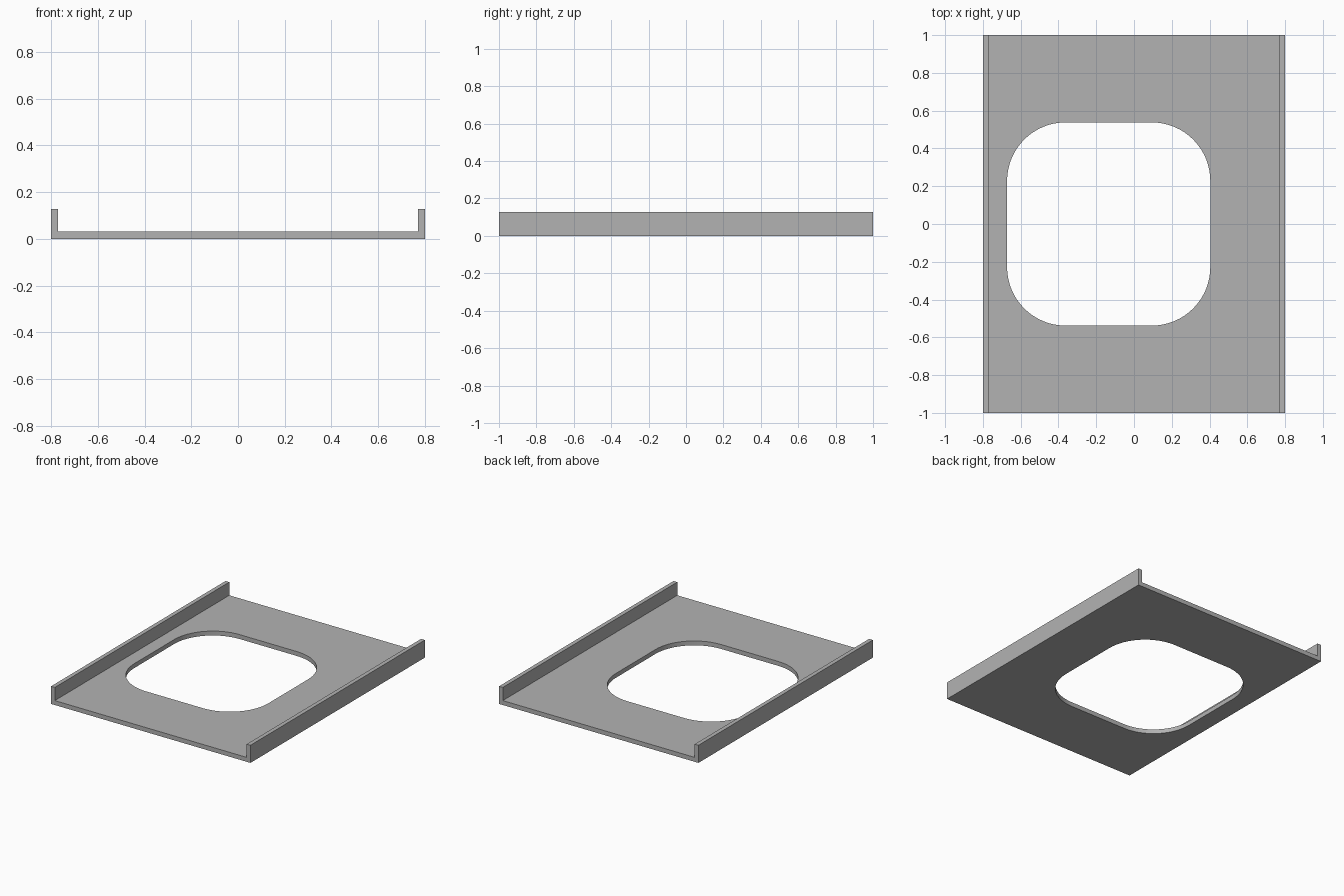
import bpy
import bmesh
from math import sin, cos, pi

default_cube = bpy.data.objects.get("Cube")
if default_cube:
    bpy.data.objects.remove(default_cube, do_unlink=True)

WIDTH, LENGTH, HEIGHT = 1.6, 2.0, 0.128
WALL, FLOOR = 0.03, 0.032
HOLE_X, HOLE_HALF, HOLE_RADIUS, ARC_STEPS = -0.134, 0.538, 0.31, 16

grey = bpy.data.materials.new("plain grey")
grey.use_nodes = True
colour = (0.45, 0.45, 0.45, 1)
grey.diffuse_color = colour
grey.node_tree.nodes["Principled BSDF"].inputs["Base Color"].default_value = colour


def extrude_outline(name, points, offset):
    """Make a solid by sweeping a closed outline along an offset."""
    bm = bmesh.new()
    face = bm.faces.new([bm.verts.new(p) for p in points])
    swept = bmesh.ops.extrude_face_region(bm, geom=[face], use_keep_orig=True)
    moved = [v for v in swept["geom"] if isinstance(v, bmesh.types.BMVert)]
    bmesh.ops.translate(bm, verts=moved, vec=offset)
    bmesh.ops.recalc_face_normals(bm, faces=bm.faces[:])
    mesh = bpy.data.meshes.new(name)
    bm.to_mesh(mesh)
    bm.free()
    mesh.materials.append(grey)
    obj = bpy.data.objects.new(name, mesh)
    bpy.context.collection.objects.link(obj)
    return obj


# Channel-shaped tray: flat floor with an upright lip along each long side
half = WIDTH / 2
right_side = [(-half + WALL, FLOOR), (-half + WALL, HEIGHT), (-half, HEIGHT), (-half, 0)]
left_side = [(-x, z) for x, z in reversed(right_side)]
profile = [(x, -LENGTH / 2, z) for x, z in right_side + left_side]
tray = extrude_outline("flanged_tray", profile, (0, LENGTH, 0))

# Rounded square opening, set off towards the right
inset = HOLE_HALF - HOLE_RADIUS
outline = []
for corner, (sx, sy) in enumerate([(1, 1), (-1, 1), (-1, -1), (1, -1)]):
    for step in range(ARC_STEPS + 1):
        angle = (corner + step / ARC_STEPS) * pi / 2
        outline.append((HOLE_X + sx * inset + HOLE_RADIUS * cos(angle),
                        sy * inset + HOLE_RADIUS * sin(angle), -HEIGHT))
cutter = extrude_outline("opening_cutter", outline, (0, 0, 3 * HEIGHT))
cutter.hide_render = True

cut = tray.modifiers.new("opening", "BOOLEAN")
cut.operation = "DIFFERENCE"
cut.solver = "EXACT"
cut.object = cutter

bpy.ops.object.select_all(action="DESELECT")
bpy.context.view_layer.objects.active = tray
tray.select_set(True)
bpy.ops.object.modifier_apply(modifier=cut.name)
bpy.data.objects.remove(cutter, do_unlink=True)

# Smooth the rounded corners of the opening, keep every real edge sharp
bpy.ops.object.shade_smooth_by_angle(angle=pi / 6)
